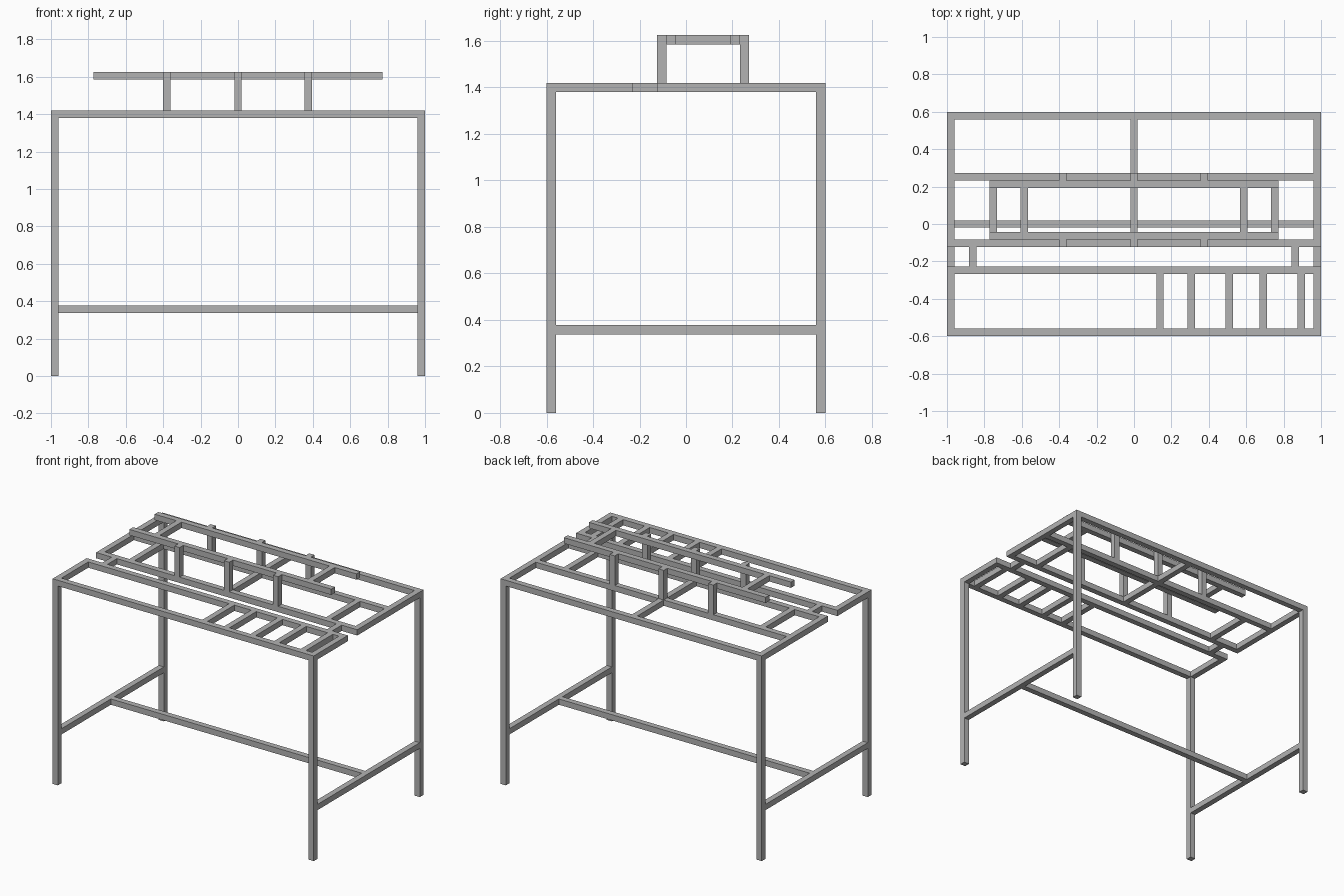
import bpy
import bmesh
from mathutils import Matrix, Vector

cube = bpy.data.objects.get("Cube")
if cube:
    bpy.data.objects.remove(cube, do_unlink=True)

steel = bpy.data.materials.new("grey_steel")
steel.use_nodes = True
GREY = (0.45, 0.45, 0.45, 1)
steel.diffuse_color = GREY
steel.node_tree.nodes["Principled BSDF"].inputs["Base Color"].default_value = GREY

T = 0.04            # tube width
H = T / 2
X, Y = 0.98, 0.58   # outer frame centre lines
TOP, RACK, LOW = 1.4, 1.605, 0.357


def tube(name, start, end):
    """Square tube along one axis between two centre-line points."""
    a, b = Vector(start), Vector(end)
    size = [abs(d) if abs(d) > 1e-6 else T for d in b - a]
    bm = bmesh.new()
    bmesh.ops.create_cube(bm, size=1, matrix=Matrix.Diagonal((*size, 1)))
    mesh = bpy.data.meshes.new(name)
    bm.to_mesh(mesh)
    bm.free()
    mesh.materials.append(steel)
    obj = bpy.data.objects.new(name, mesh)
    obj.location = (a + b) / 2
    bpy.context.collection.objects.link(obj)


def rail(name, y, z, half):
    tube(name, (-half, y, z), (half, y, z))


def crossbar(name, x, z, y0, y1):
    tube(name, (x, y0, z), (x, y1, z))


# Long rails of the table top
FRONT_INNER, MID, BACK_INNER = -0.247, -0.104, 0.252
rail("front_rail", -Y, TOP, 1)
rail("front_inner_rail", FRONT_INNER, TOP, 1)
rail("middle_rail", MID, TOP, 1)
rail("back_inner_rail", BACK_INNER, TOP, X - H)
rail("back_rail", Y, TOP, 1)

# Legs, split side rails and low stretchers
for side, x in (("right", -X), ("left", X)):
    for end, y in (("front", -Y), ("back", Y)):
        tube(f"{end}_{side}_leg", (x, y, 0), (x, y, TOP - H))
    crossbar(f"front_{side}_side_rail", x, TOP, -Y + H, FRONT_INNER - H)
    crossbar(f"back_{side}_side_rail", x, TOP, MID + H, Y - H)
    crossbar(f"{side}_stretcher", x, LOW, -Y + H, Y - H)
    s = x / X
    crossbar(f"{side}_connector", s * 0.861, TOP, FRONT_INNER + H, MID - H)
    crossbar(f"{side}_centre_crossbar", s * 0.753, TOP, MID + H, BACK_INNER - H)
rail("long_stretcher", 0, LOW, X - H)

# Centre bars and the ladder bars at the front
crossbar("centre_crossbar", 0, TOP, MID + H, BACK_INNER - H)
crossbar("back_crossbar", 0, TOP, BACK_INNER + H, Y - H)
for i, x in enumerate((0.139, 0.307, 0.508, 0.69, 0.893)):
    crossbar(f"ladder_bar_{i + 1}", x, TOP, -Y + H, FRONT_INNER - H)

# Raised rack: posts on the inner rails, with rails fixed to their inner sides
for end, y, inward in (("front", MID, T), ("back", BACK_INNER, -T)):
    for i, x in enumerate((-0.38, 0, 0.375)):
        tube(f"{end}_rack_post_{i + 1}", (x, y, TOP + H), (x, y, RACK + H))
    rail(f"{end}_rack_rail", y + inward, RACK, 0.773)
for side, x in (("right", -0.587), ("left", 0.587)):
    crossbar(f"{side}_rack_crossbar", x, RACK, MID + T + H, BACK_INNER - T - H)
